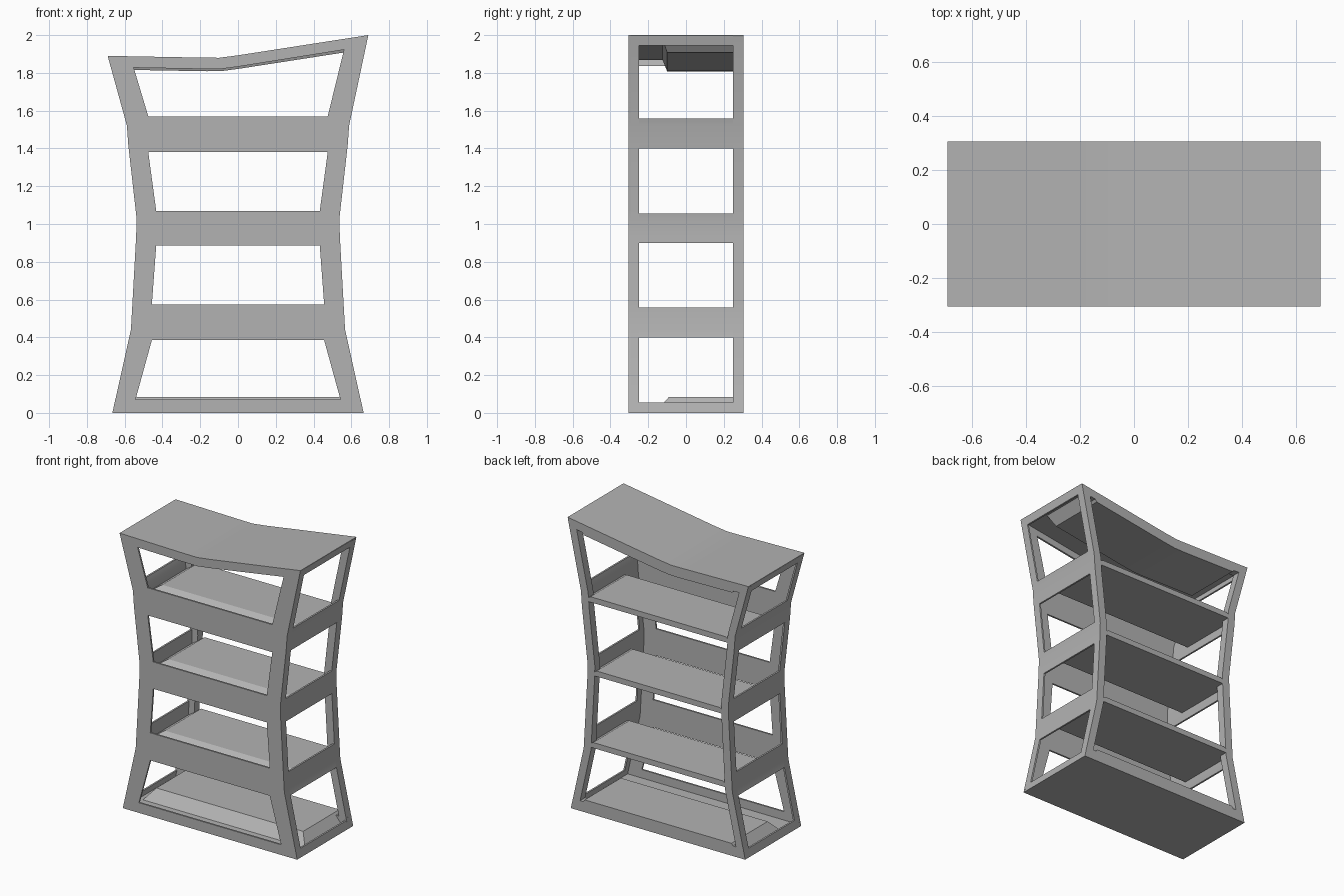
import bpy, bmesh, math

if "Cube" in bpy.data.objects:
    bpy.data.objects.remove(bpy.data.objects["Cube"])

# outer side profile as (z, half width); the top end differs left and right
SIDE = [(0, .665), (.44, .567), (.56, .56), (.94, .539), (1.03, .537), (1.42, .581), (1.52, .588)]
INNER = [(0, .56), (.08, .54), (.385, .456), (.575, .456), (.885, .433), (1.07, .433),
         (1.38, .475), (1.57, .475)]
TOP = {-1: (1.89, .69), 1: (2.0, .69)}
INNER_TOP = {-1: (1.86, .562), 1: (1.955, .569)}
TOP_LINE = [(-.69, 1.89), (-.2, 1.881), (-.1, 1.88), (0, 1.893), (.69, 2.0)]
HALF, POST, SHEET = .305, .25, .012
Y_FRONT, Y_BACK = (-HALF, -HALF + SHEET), (POST, HALF)

grey = bpy.data.materials.new("mid_grey")
grey.diffuse_color = (.45, .45, .45, 1)
grey.use_nodes = True
grey.node_tree.nodes["Principled BSDF"].inputs["Base Color"].default_value = grey.diffuse_color


def interp(pts, t):
    for (t0, v0), (t1, v1) in zip(pts, pts[1:]):
        if t <= t1:
            return v0 + (v1 - v0) * (t - t0) / (t1 - t0)
    return pts[-1][1]


def outer(z, side=1):
    return interp(SIDE + [TOP[side]], z)


def strip(name, a, b, ya, yb=None):
    """Solid between two xz polylines a and b, each with its own y range."""
    yb = yb or ya
    bm = bmesh.new()
    rings = []
    for (ax, az), (bx, bz) in zip(a, b):
        rings.append([bm.verts.new(p) for p in
                      ((ax, ya[0], az), (ax, ya[1], az), (bx, yb[1], bz), (bx, yb[0], bz))])
    for r, s in zip(rings, rings[1:]):
        for i in range(4):
            j = (i + 1) % 4
            bm.faces.new((r[i], r[j], s[j], s[i]))
    bm.faces.new(rings[0])
    bm.faces.new(rings[-1][::-1])
    bmesh.ops.recalc_face_normals(bm, faces=bm.faces)
    me = bpy.data.meshes.new(name)
    bm.to_mesh(me)
    bm.free()
    me.materials.append(grey)
    ob = bpy.data.objects.new(name, me)
    bpy.context.collection.objects.link(ob)
    bpy.context.view_layer.objects.active = ob
    ob.select_set(True)


def side_band(name, side, z0, z1, thick, ys):
    zs = [z0] + [z for z, _ in SIDE if z0 < z < z1] + [z1]
    strip(name, [(side * outer(z, side), z) for z in zs],
          [(side * (outer(z, side) - thick), z) for z in zs], ys)


for side, sn in ((-1, "left"), (1, "right")):
    # front corner: thin face plate and thin side plate
    inner = INNER + [INNER_TOP[side]]
    zs = sorted({z for z, _ in SIDE + INNER})
    a = [(side * outer(z, side), z) for z in zs] + [(side * .69, TOP[side][0])]
    b = [(side * interp(inner, z), z) for z in zs] + [(side * INNER_TOP[side][1], INNER_TOP[side][0])]
    strip(f"front_{sn}_post", a, b, Y_FRONT)
    top = TOP[side][0] - .004
    side_band(f"front_{sn}_post_side", side, 0, top, SHEET, (-HALF, -POST))

    # back corner post
    side_band(f"back_{sn}_post", side, 0, top - .006, .055, Y_BACK)

    # side rails
    for i, (z0, z1) in enumerate(((0, .055), (.4, .558), (.9, 1.056), (1.4, 1.558), (top - .05, top))):
        side_band(f"{sn}_side_rail_{i}", side, z0, z1, SHEET, (-POST, POST))

# front rails
for i, (z0, z1) in enumerate(((.385, .575), (.885, 1.07), (1.38, 1.57))):
    zs = [z0] + [z for z, _ in SIDE if z0 < z < z1] + [z1]
    strip(f"front_rail_{i}", [(-outer(z), z) for z in zs], [(outer(z), z) for z in zs], Y_FRONT)

# bottom and top rails, front and back
bar_low = [(x * .97, z - .06) for x, z in TOP_LINE]
for yn, ys in (("front", Y_FRONT), ("back", Y_BACK)):
    strip(f"{yn}_bottom_rail", [(-.665, 0), (.665, 0)], [(-.65, .07), (.65, .07)], ys)
    strip(f"{yn}_top_rail", TOP_LINE, bar_low, ys)

# thin base and top skins
strip("base_sheet", [(-.665, 0), (.665, 0)], [(-.662, SHEET), (.662, SHEET)], (-HALF, HALF))
strip("top_sheet", TOP_LINE, [(x * .99, z - SHEET) for x, z in TOP_LINE], (-HALF, HALF))

# bevelled panels and shelves, flush with the back
WIDE, NARROW = (-.155, HALF), (-.09, HALF)
strip("base_panel", [(-.62, .01), (.62, .01)], [(-.56, .085), (.56, .085)], WIDE, NARROW)
top_a = [(x * .9, interp(TOP_LINE, x * .9) - .01) for x, _ in TOP_LINE]
top_b = [(x * .82, interp(TOP_LINE, x * .82) - .072) for x, _ in TOP_LINE]
strip("top_panel", top_a, top_b, (-.125, HALF), (-.1, HALF))
for i, z in enumerate((.48, .98, 1.48)):
    w = outer(z) - .01
    strip(f"shelf_{i}", [(-w, z - .02), (w, z - .02)],
          [(-w + .06, z + .018), (w - .06, z + .018)], (-.15, HALF), NARROW)

bpy.ops.object.shade_smooth_by_angle(angle=math.radians(20))
